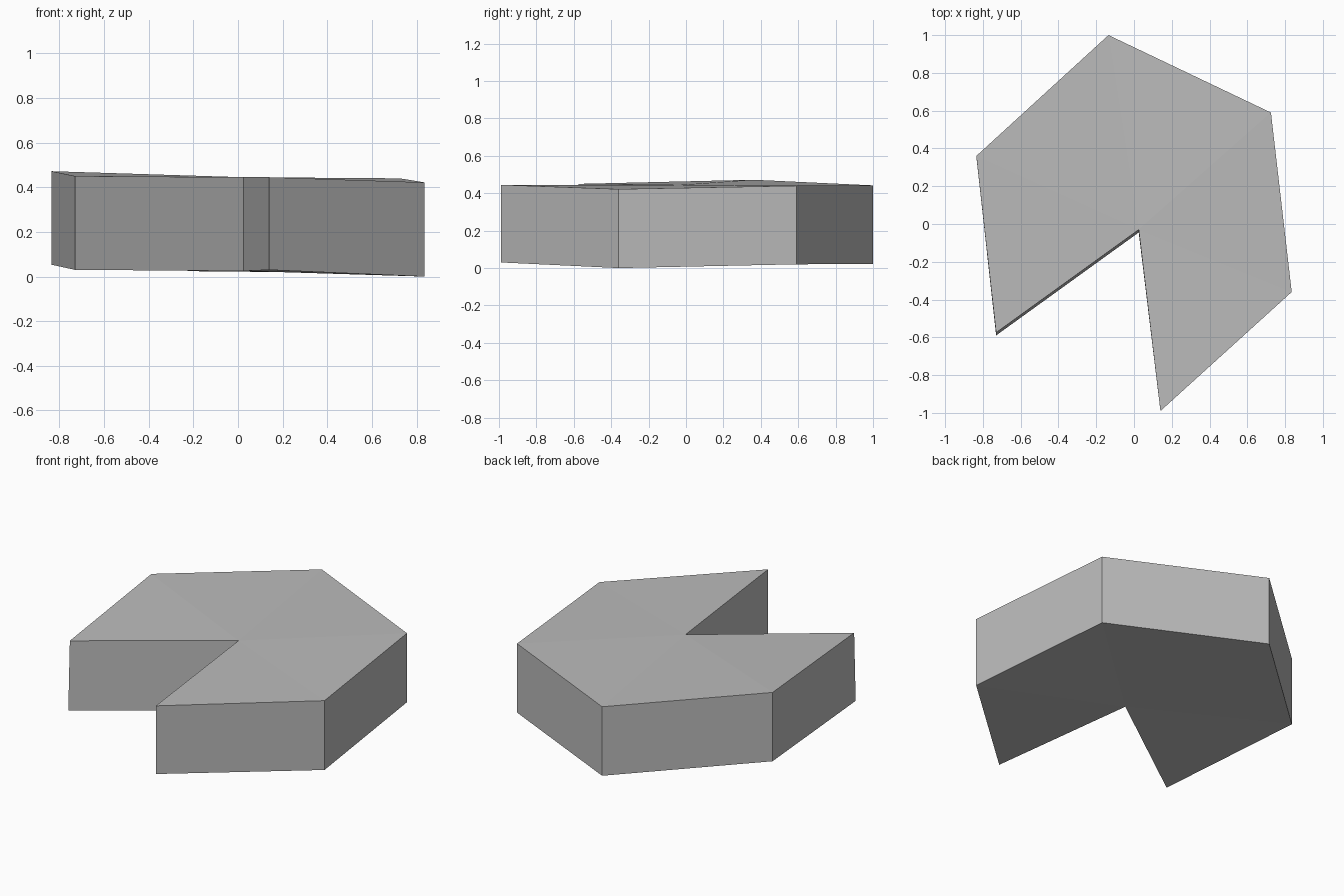
import bpy
import bmesh

cube = bpy.data.objects.get("Cube")
if cube:
    bpy.data.objects.remove(cube, do_unlink=True)

# Single stone-grey material
grey = bpy.data.materials.new("stone_grey")
grey.use_nodes = True
colour = (0.5, 0.5, 0.5, 1)
grey.diffuse_color = colour
grey.node_tree.nodes["Principled BSDF"].inputs["Base Color"].default_value = colour

# Outline of a hexagon with one wedge missing: x, y, bottom height, top height
hub = (0.025, -0.03, 0.025, 0.445)
rim = [
    (0.14, -0.99, 0.03, 0.445),
    (0.835, -0.36, 0.0, 0.422),
    (0.725, 0.59, 0.02, 0.44),
    (-0.135, 1.0, 0.022, 0.442),
    (-0.835, 0.36, 0.053, 0.472),
    (-0.73, -0.575, 0.03, 0.45),
]
undercut = {hub: 0.015, rim[-1]: 0.015}  # notch wall leans forward at its foot

bm = bmesh.new()
ring = [hub] + rim
low = [bm.verts.new((p[0], p[1] - undercut.get(p, 0), p[2])) for p in ring]
high = [bm.verts.new((p[0], p[1], p[3])) for p in ring]

# Side walls, including the two walls of the notch
for i in range(len(ring)):
    j = (i + 1) % len(ring)
    bm.faces.new((low[i], low[j], high[j], high[i]))

# Top and underside as fans around the hub, which follow the slight slopes
for i in range(1, len(rim)):
    bm.faces.new((high[0], high[i], high[i + 1]))
    bm.faces.new((low[0], low[i + 1], low[i]))
bmesh.ops.recalc_face_normals(bm, faces=bm.faces[:])

mesh = bpy.data.meshes.new("notched_hexagon_slab")
bm.to_mesh(mesh)
bm.free()
mesh.materials.append(grey)
slab = bpy.data.objects.new("notched_hexagon_slab", mesh)
bpy.context.collection.objects.link(slab)
